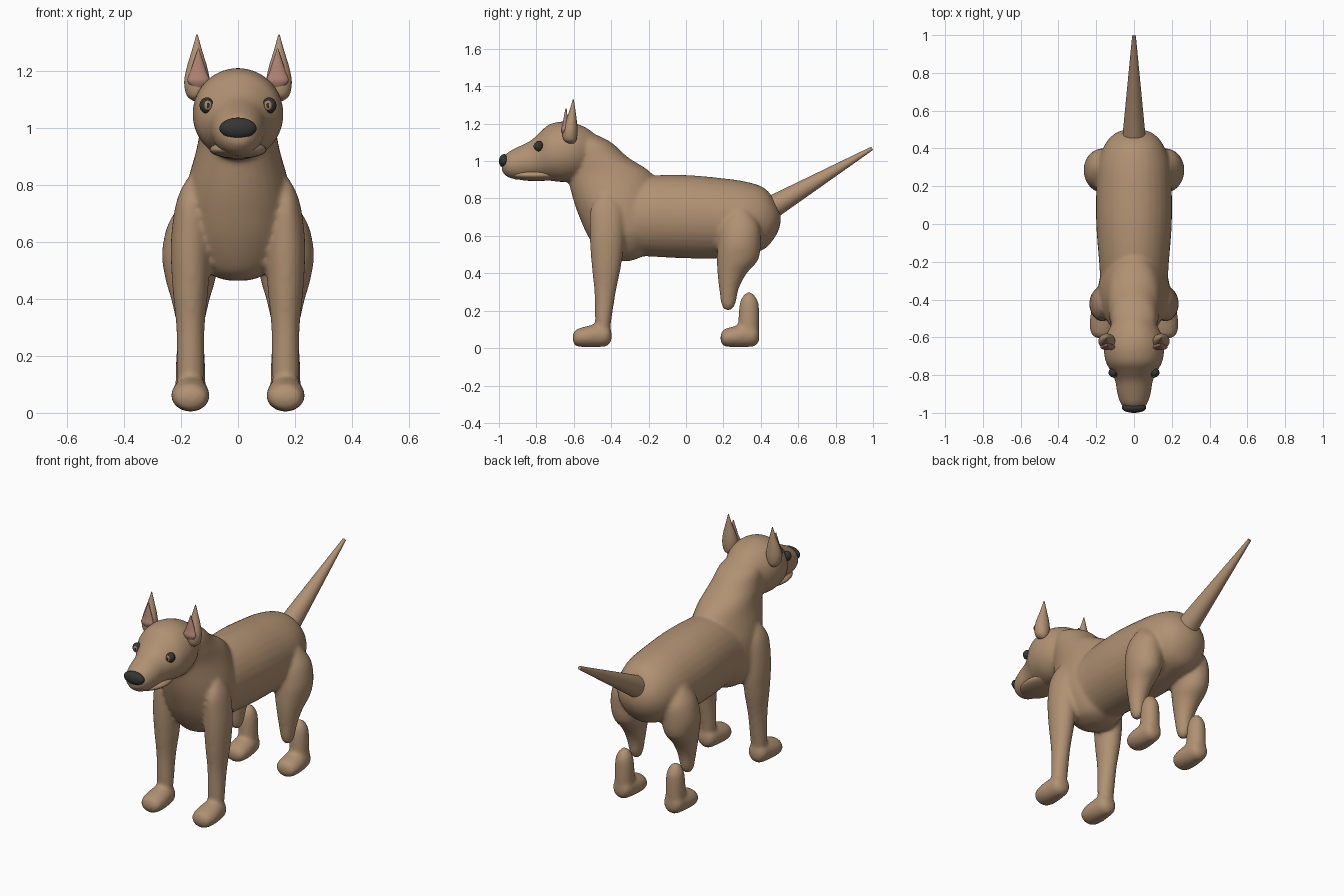
import bpy, bmesh, math
from mathutils import Vector

if "Cube" in bpy.data.objects:
    bpy.data.objects.remove(bpy.data.objects["Cube"], do_unlink=True)


def make_material(name, rgb):
    mat = bpy.data.materials.new(name)
    mat.use_nodes = True
    mat.diffuse_color = (*rgb, 1)
    bsdf = next(n for n in mat.node_tree.nodes if n.type == "BSDF_PRINCIPLED")
    bsdf.inputs["Base Color"].default_value = (*rgb, 1)
    return mat


tan = make_material("tan fur", (0.44, 0.285, 0.17))
pink = make_material("inner ear pink", (0.42, 0.22, 0.17))
black = make_material("nose black", (0.035, 0.037, 0.033))
amber = make_material("iris amber", (0.36, 0.23, 0.13))
SIDES = (("left", 1), ("right", -1))


def smooth_path(stations, steps=5):
    """Catmull-Rom interpolation through the stations."""
    pts = [Vector(s) for s in stations]
    pts = [pts[0]] + pts + [pts[-1]]
    out = []
    for a, b, c, d in zip(pts, pts[1:], pts[2:], pts[3:]):
        for i in range(steps):
            t = i / steps
            out.append(b + (c - a) * (t / 2)
                       + (a * 2 - b * 5 + c * 4 - d) * (t * t / 2)
                       + (b * 3 - a - c * 3 + d) * (t ** 3 / 2))
    return out + [pts[-1]]


def loft(name, axis, stations, x=0, mat=tan, sides=32):
    """Elliptic rings; each station is (position on axis, low, high, half width)."""
    bm = bmesh.new()
    rings = []
    for pos, low, high, half in smooth_path(stations):
        mid, rad, half = (low + high) / 2, max((high - low) / 2, .002), max(half, .002)
        ring = []
        for k in range(sides):
            a = math.tau * k / sides
            u, v = x + half * math.cos(a), mid + rad * math.sin(a)
            ring.append(bm.verts.new((u, v, pos) if axis == "z" else (u, pos, v)))
        rings.append(ring)
    for r, s in zip(rings, rings[1:]):
        for k in range(sides):
            n = (k + 1) % sides
            bm.faces.new((r[k], r[n], s[n], s[k]))
    bm.faces.new(rings[0])
    bm.faces.new(rings[-1])
    bmesh.ops.recalc_face_normals(bm, faces=bm.faces)
    mesh = bpy.data.meshes.new(name)
    bm.to_mesh(mesh)
    bm.free()
    obj = bpy.data.objects.new(name, mesh)
    bpy.context.collection.objects.link(obj)
    mesh.materials.append(mat)
    mesh.shade_smooth()
    return obj


def ellipsoid(name, centre, radii, mat):
    bpy.ops.mesh.primitive_uv_sphere_add(segments=32, ring_count=18, location=centre)
    obj = bpy.context.object
    obj.name = name
    obj.scale = radii
    obj.data.materials.append(mat)
    obj.data.shade_smooth()
    return obj


# Trunk, chest with neck, and head
body = [
    loft("trunk", "y", [
        (-.42, .58, .82, .11), (-.35, .5, .88, .17), (-.2, .49, .92, .185),
        (0, .48, .925, .2), (.18, .48, .91, .2), (.32, .5, .89, .19),
        (.42, .53, .855, .155), (.48, .6, .78, .1), (.505, .66, .72, .03)]),
    loft("chest_and_neck", "z", [
        (.465, -.4, -.3, .04), (.5, -.46, -.22, .12), (.6, -.525, -.15, .18),
        (.7, -.57, -.14, .19), (.8, -.605, -.14, .18), (.93, -.635, -.18, .145),
        (1.02, -.64, -.31, .13), (1.1, -.63, -.4, .11), (1.15, -.6, -.5, .05)]),
    loft("head", "y", [
        (-.47, 1.02, 1.1, .04), (-.5, .97, 1.155, .09), (-.57, .91, 1.195, .14),
        (-.65, .888, 1.212, .16), (-.73, .895, 1.197, .15), (-.78, .9, 1.155, .122),
        (-.83, .9, 1.11, .1), (-.9, .9, 1.075, .088), (-.955, .915, 1.045, .068),
        (-.985, .945, 1.01, .035)]),
]

# Legs and paws
for side, s in SIDES:
    x = s * .167
    body += [
        loft(side + "_front_leg", "z", [
            (.05, -.47, -.41, .04), (.14, -.485, -.4, .047), (.3, -.49, -.375, .05),
            (.45, -.505, -.345, .064), (.6, -.515, -.33, .069),
            (.74, -.51, -.34, .05), (.82, -.46, -.4, .015)], x),
        loft(side + "_hind_thigh", "z", [
            (.2, .215, .235, .012), (.23, .19, .262, .033), (.32, .177, .283, .05),
            (.4, .168, .325, .068), (.47, .165, .385, .088), (.56, .17, .4, .1),
            (.66, .19, .39, .08), (.74, .25, .33, .03)], x),
        loft(side + "_hock", "z", [
            (.04, .3, .36, .03), (.08, .28, .388, .05), (.16, .28, .392, .052),
            (.24, .288, .388, .046), (.28, .305, .368, .03), (.298, .325, .35, .01)], x),
    ]
    for part, shift in (("front_paw", 0), ("hind_paw", .79)):
        body.append(loft(side + "_" + part, "y", [
            (shift - .605, .04, .07, .025), (shift - .59, .012, .098, .055),
            (shift - .54, .005, .115, .068), (shift - .47, .005, .13, .062),
            (shift - .42, .012, .125, .052), (shift - .398, .04, .09, .025)], x))

# Fuse the body into one soft skin
bpy.ops.object.select_all(action="DESELECT")
for obj in body:
    obj.select_set(True)
bpy.context.view_layer.objects.active = body[0]
bpy.ops.object.join()
skin = bpy.context.object
skin.name = "body"
remesh = skin.modifiers.new("fuse", "REMESH")
remesh.mode = "VOXEL"
remesh.voxel_size = .011
remesh.use_smooth_shade = True
soften = skin.modifiers.new("soften", "SMOOTH")
soften.factor = .5
soften.iterations = 7

# Tapered tail
start, end = Vector((0, .455, .75)), Vector((0, .995, 1.068))
bpy.ops.mesh.primitive_cone_add(vertices=32, radius1=.062, radius2=.01,
                                depth=(end - start).length, location=(start + end) / 2)
tail = bpy.context.object
tail.name = "tail"
tail.rotation_euler = (end - start).to_track_quat("Z", "Y").to_euler()
tail.data.materials.append(tan)
bpy.ops.object.shade_smooth_by_angle(angle=math.radians(40))

# Ears, eyes
for side, s in SIDES:
    loft(side + "_ear", "z", [
        (1.095, -.63, -.6, .012), (1.115, -.655, -.585, .036), (1.16, -.66, -.58, .045),
        (1.21, -.645, -.583, .037), (1.27, -.623, -.591, .019),
        (1.33, -.605, -.6, .002)], s * .144)
    loft(side + "_inner_ear", "z", [
        (1.135, -.655, -.64, .01), (1.165, -.668, -.635, .038),
        (1.2, -.66, -.63, .028), (1.28, -.645, -.638, .002)], s * .139, pink)
    ellipsoid(side + "_eye", (s * .11, -.787, 1.08), (.025, .024, .028), black)
    ellipsoid(side + "_iris", (s * .106, -.806, 1.08), (.014, .007, .017), amber)
    ellipsoid(side + "_pupil", (s * .105, -.811, 1.08), (.005, .004, .009), black)

# Lower jaw and nose
ellipsoid("lower_jaw", (0, -.8, .925), (.1, .14, .032), tan)
ellipsoid("nose", (0, -.972, 1), (.065, .028, .037), black)
